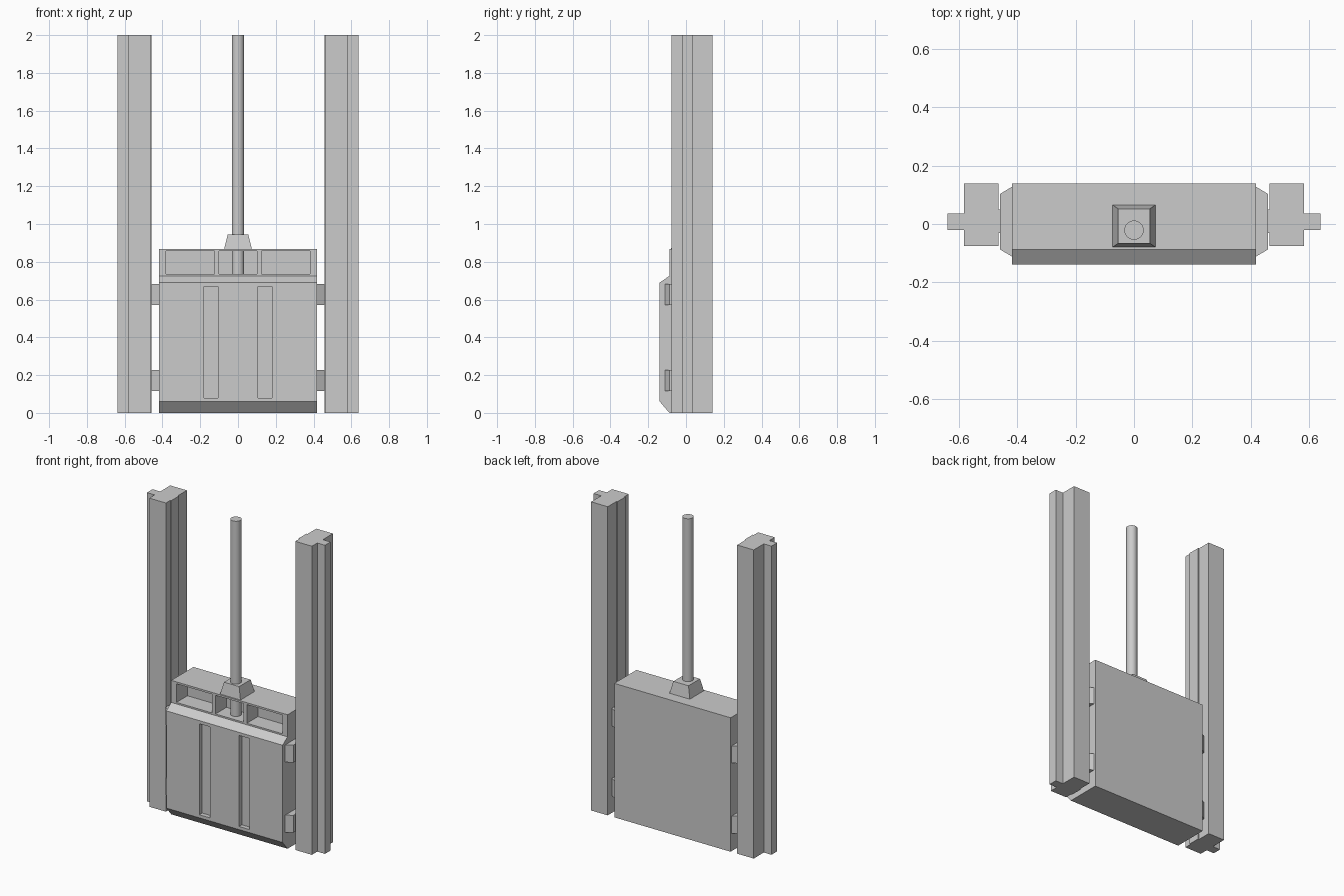
import bpy, bmesh

if "Cube" in bpy.data.objects:
    bpy.data.objects.remove(bpy.data.objects["Cube"])


def make(name, bm):
    bmesh.ops.recalc_face_normals(bm, faces=bm.faces)
    me = bpy.data.meshes.new(name)
    bm.to_mesh(me)
    bm.free()
    ob = bpy.data.objects.new(name, me)
    bpy.context.collection.objects.link(ob)
    return ob


def extrude(name, pts, vec):
    """Extrude a closed outline of 3D points along vec."""
    bm = bmesh.new()
    face = bm.faces.new([bm.verts.new(p) for p in pts])
    ext = bmesh.ops.extrude_face_region(bm, geom=[face])
    verts = [v for v in ext["geom"] if isinstance(v, bmesh.types.BMVert)]
    bmesh.ops.translate(bm, verts=verts, vec=vec)
    return make(name, bm)


def box(name, x0, x1, y0, y1, z0, z1):
    return extrude(name, [(x0, y0, z0), (x1, y0, z0), (x1, y1, z0), (x0, y1, z0)], (0, 0, z1 - z0))


# Gate panel: chamfered side profile run across the width
profile = [(-0.088, 0), (0.139, 0), (0.139, 0.868), (-0.088, 0.868),
           (-0.088, 0.725), (-0.139, 0.69), (-0.139, 0.06)]
gate = extrude("gate_panel", [(-0.417, y, z) for y, z in profile], (0.834, 0, 0))

# Recesses: two tall slots and three deep pockets along the top
recesses = [(-0.18, -0.105, -0.11, 0.08, 0.67), (0.105, 0.18, -0.11, 0.08, 0.67),
            (-0.38, -0.125, 0.025, 0.735, 0.856), (-0.10, 0.10, 0.025, 0.735, 0.856),
            (0.125, 0.38, 0.025, 0.735, 0.856)]
for x0, x1, depth, z0, z1 in recesses:
    cutter = box("recess_cutter", x0, x1, -0.3, depth, z0, z1)
    cutter.hide_render = True
    mod = gate.modifiers.new("recess", 'BOOLEAN')
    mod.operation, mod.object, mod.solver = 'DIFFERENCE', cutter, 'EXACT'
    bpy.context.view_layer.objects.active = gate
    bpy.ops.object.modifier_apply(modifier=mod.name)
    bpy.data.objects.remove(cutter)

# Side rails with outer tongue and inner rib, plus tapered guide lugs
rail = [(0.464, -0.076), (0.583, -0.076), (0.583, -0.021), (0.638, -0.021),
        (0.638, 0.036), (0.583, 0.036), (0.583, 0.139), (0.464, 0.139),
        (0.464, 0.05), (0.457, 0.05), (0.457, -0.031), (0.464, -0.031)]
lug = [(0.41, -0.112), (0.417, -0.112), (0.459, -0.087), (0.459, 0.103), (0.417, 0.128), (0.41, 0.128)]
for side, s in (("left", -1), ("right", 1)):
    extrude(side + "_rail", [(s * x, y, 0) for x, y in rail], (0, 0, 2))
    for level, z in (("lower", 0.115), ("upper", 0.57)):
        extrude(f"{side}_{level}_guide_lug", [(s * x, y, z) for x, y in lug], (0, 0, 0.112))

# Tapered collar on top of the gate
collar = box("rod_collar", -0.073, 0.073, -0.079, 0.065, 0.868, 0.945)
for v in collar.data.vertices:
    if v.co.z > 0.9:
        v.co.x *= 0.74
        v.co.y = -0.007 + (v.co.y + 0.007) * 0.82

# Lifting rod, running down into the middle pocket
bpy.ops.mesh.primitive_cylinder_add(vertices=24, radius=0.033, depth=1.27, location=(0, -0.021, 1.365))
rod = bpy.context.object
rod.name = "lifting_rod"
bpy.ops.object.shade_smooth_by_angle()
